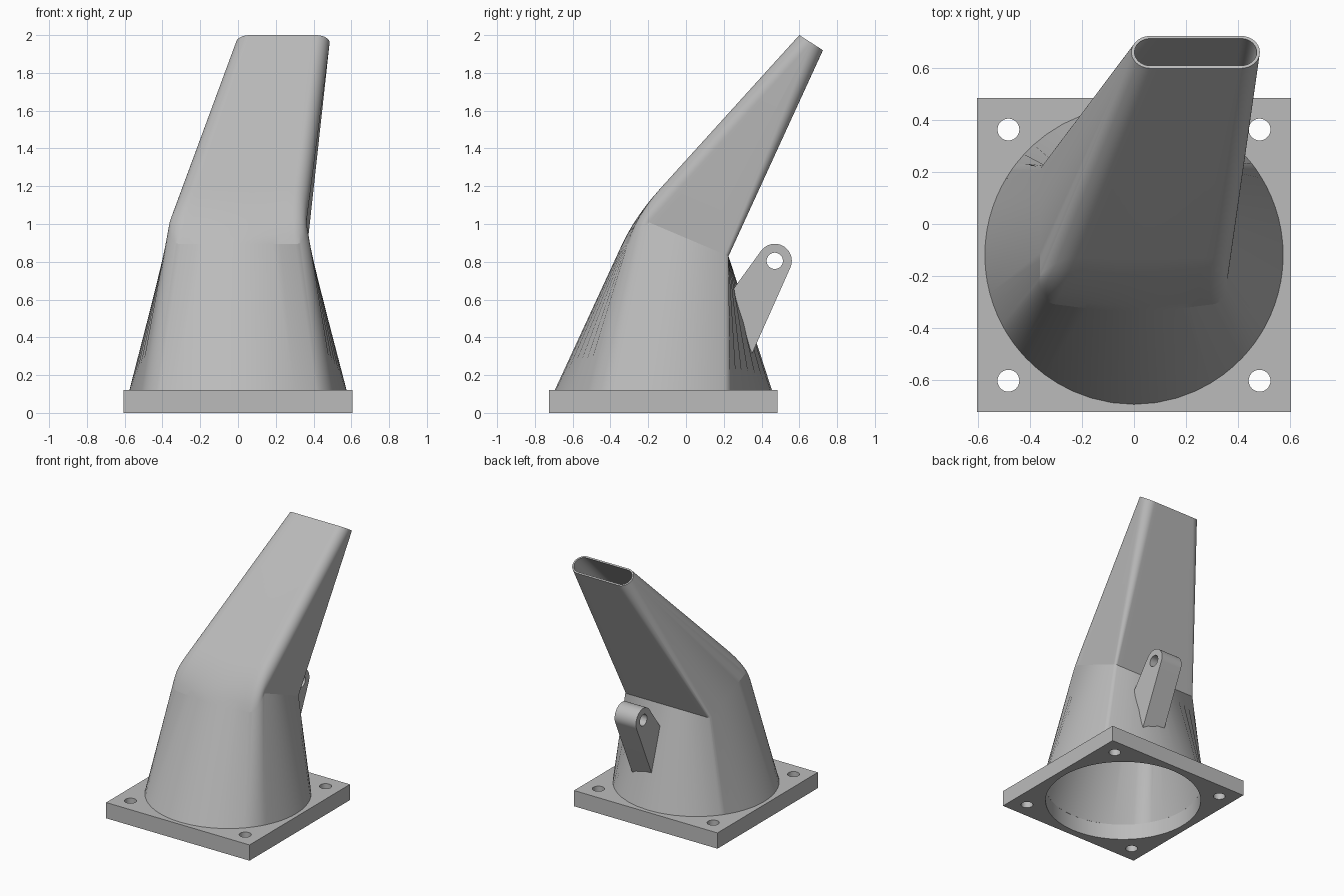
import bpy, bmesh, math
from mathutils import Vector

cube = bpy.data.objects.get("Cube")
if cube:
    bpy.data.objects.remove(cube, do_unlink=True)

grey = bpy.data.materials.new("plain_grey")
grey.use_nodes = True
GREY = (0.5, 0.5, 0.5, 1)
grey.diffuse_color = GREY
grey.node_tree.nodes["Principled BSDF"].inputs["Base Color"].default_value = GREY

ARC, FLAT = 12, 14          # steps per rounded corner and per straight side
BASE_Y, BASE_Z = -0.12, 0.12


def rounded_rect(hu, hv, r_front, r_back):
    """Points (u, v, frontness) around a rounded rectangle; front is -v."""
    pts = []
    corners = [(1, -1, r_front, -90), (1, 1, r_back, 0),
               (-1, 1, r_back, 90), (-1, -1, r_front, 180)]
    arcs = []
    for su, sv, r, start in corners:
        cu, cv = su * (hu - r), sv * (hv - r)
        arc = []
        for i in range(ARC + 1):
            a = math.radians(start + 90 * i / ARC)
            arc.append((cu + r * math.cos(a), cv + r * math.sin(a),
                        max(0, -math.sin(a)) if sv < 0 else 0))
        arcs.append(arc)
    for k, arc in enumerate(arcs):
        pts += arc
        a, b = Vector(arc[-1]), Vector(arcs[(k + 1) % 4][0])
        pts += [tuple(a.lerp(b, i / FLAT)) for i in range(1, FLAT)]
    return pts


def place(pts, centre, direction):
    """Put a flat section in a plane tilted about the x axis."""
    d = Vector(direction).normalized()
    return [Vector(centre) + Vector((u, 0, 0)) + d * v for u, v, _ in pts]


def loft_rows(wall, base_r):
    """Rows from round base through the bent waist to the slot mouth."""
    mid2d = rounded_rect(0.362 - wall, 0.269 - wall, 0.08 - wall, 0.02 - wall)
    mid = place(mid2d, (0, -0.0225, 0.935), (0, 0.495, -0.21))
    top = place(rounded_rect(0.2475 - wall, 0.0742 - wall, 0.074 - wall, 0.074 - wall),
                (0.2375, 0.6625, 1.96), (0, 0.125, -0.08))
    base = []
    for u, v, _ in mid2d:
        a = math.atan2(v, u)
        base.append(Vector((base_r * math.cos(a), BASE_Y + base_r * math.sin(a), BASE_Z)))
    rows = [base]
    steps = 6
    for i in range(steps + 1):          # soft bend at the front only
        t, row = i / steps, []
        for b, m, p, (_, _, f) in zip(base, mid, top, mid2d):
            lo, hi = m.lerp(b, 0.16 * f), m.lerp(p, 0.16 * f)
            row.append(lo.lerp(m, t).lerp(m.lerp(hi, t), t))
        rows.append(row)
    return rows + [top]


def finish(obj, angle):
    obj.data.materials.clear()
    obj.data.materials.append(grey)
    bpy.ops.object.select_all(action='DESELECT')
    obj.select_set(True)
    bpy.context.view_layer.objects.active = obj
    bpy.ops.object.shade_smooth_by_angle(angle=math.radians(angle))


# Hollow spout: outer skin, rim and inner skin in one closed loop of rows
rows = loft_rows(0, 0.575) + loft_rows(0.012, 0.55)[::-1]
bm = bmesh.new()
grid = [[bm.verts.new(p) for p in row] for row in rows]
for r, row in enumerate(grid):
    nxt = grid[(r + 1) % len(grid)]
    for i in range(len(row)):
        j = (i + 1) % len(row)
        bm.faces.new((row[i], row[j], nxt[j], nxt[i]))
bmesh.ops.remove_doubles(bm, verts=bm.verts, dist=0.0003)
bmesh.ops.recalc_face_normals(bm, faces=bm.faces)
mesh = bpy.data.meshes.new("spout")
bm.to_mesh(mesh)
bm.free()
spout = bpy.data.objects.new("spout", mesh)
bpy.context.collection.objects.link(spout)
finish(spout, 14)


def circle(cx, cy, r, start=0, end=360, n=48):
    count = n if end - start == 360 else n + 1
    angles = [math.radians(start + (end - start) * i / n) for i in range(count)]
    return [(cx + r * math.cos(a), cy + r * math.sin(a)) for a in angles]


def plate(name, loops, thickness):
    """Flat plate from an outline and hole loops, extruded both ways."""
    curve = bpy.data.curves.new(name, 'CURVE')
    curve.dimensions = '2D'
    curve.fill_mode = 'BOTH'
    curve.extrude = thickness / 2
    for loop in loops:
        s = curve.splines.new('POLY')
        s.points.add(len(loop) - 1)
        for p, (x, y) in zip(s.points, loop):
            p.co = (x, y, 0, 1)
        s.use_cyclic_u = True
    obj = bpy.data.objects.new(name, curve)
    bpy.context.collection.objects.link(obj)
    bpy.ops.object.select_all(action='DESELECT')
    obj.select_set(True)
    bpy.context.view_layer.objects.active = obj
    bpy.ops.object.convert(target='MESH')
    obj = bpy.context.view_layer.objects.active
    bm = bmesh.new()
    bm.from_mesh(obj.data)
    bmesh.ops.remove_doubles(bm, verts=bm.verts, dist=0.0001)
    bmesh.ops.recalc_face_normals(bm, faces=bm.faces)
    bm.to_mesh(obj.data)
    bm.free()
    finish(obj, 30)
    return obj


# Square mounting flange with a round opening and four bolt holes
h = 0.605
square = [(x * h, BASE_Y + y * h) for x, y in ((-1, -1), (1, -1), (1, 1), (-1, 1))]
bolts = [circle(x * 0.484, BASE_Y + y * 0.484, 0.042) for x in (-1, 1) for y in (-1, 1)]
flange = plate("flange", [square, circle(0, BASE_Y, 0.55, n=96)] + bolts, BASE_Z)
flange.location.z = BASE_Z / 2

# Rear lug with a pin hole, drawn in the y-z plane
lug_outline = circle(0.47, 0.805, 0.09, -25, 143) + [(0.25, 0.655), (0.348, 0.31)]
lug = plate("rear_lug", [lug_outline, circle(0.47, 0.805, 0.043)], 0.18)
lug.rotation_euler = (math.pi / 2, 0, math.pi / 2)
lug.location.x = 0.12
